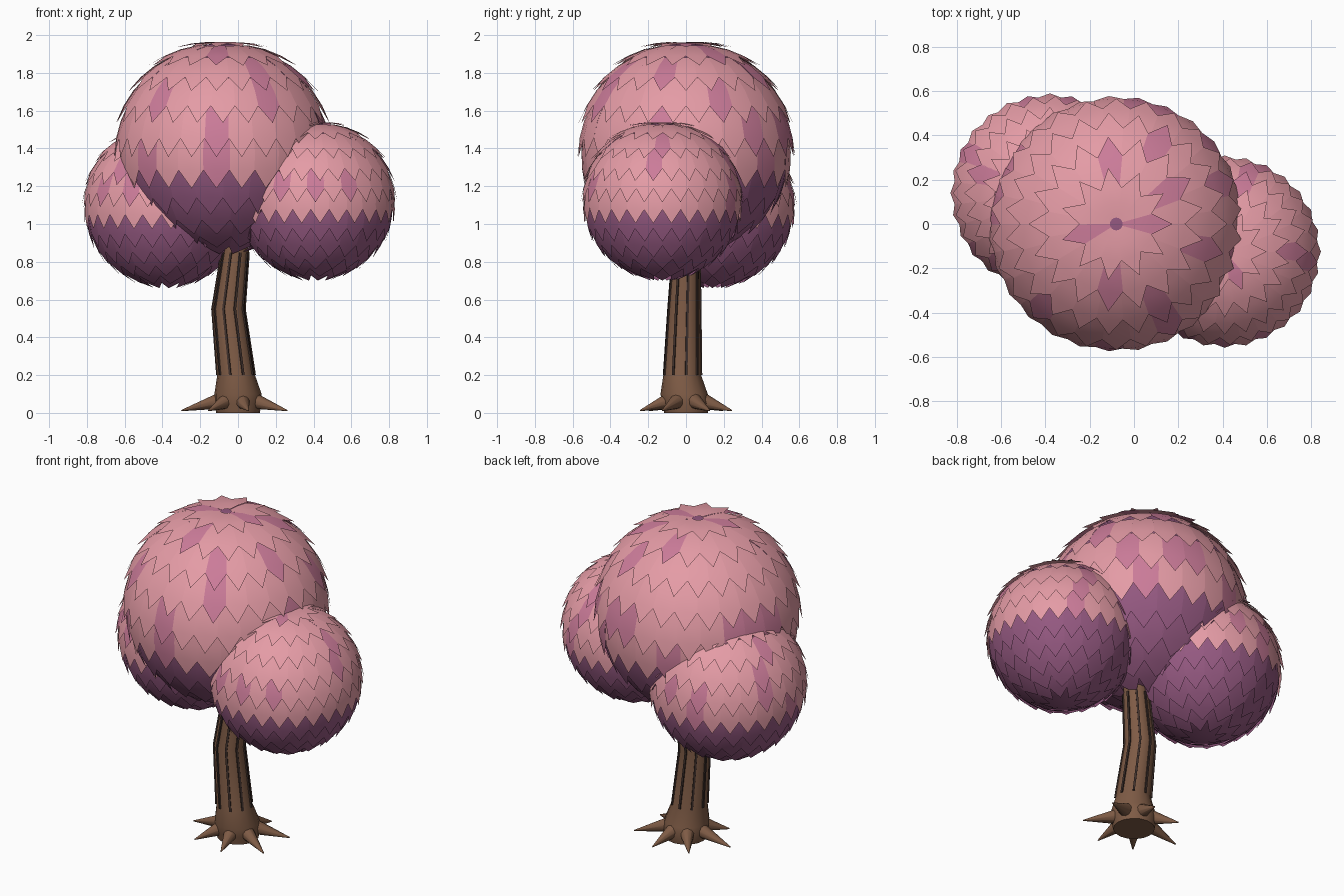
import bpy, bmesh, math, random
from mathutils import Vector

if "Cube" in bpy.data.objects:
    bpy.data.objects.remove(bpy.data.objects["Cube"])

random.seed(4)


def material(name, rgb):
    m = bpy.data.materials.new(name)
    m.diffuse_color = (*rgb, 1)
    m.use_nodes = True
    m.node_tree.nodes["Principled BSDF"].inputs["Base Color"].default_value = m.diffuse_color
    return m


PINK = material("blossom_pink", (0.78, 0.33, 0.38))
ROSE = material("blossom_rose", (0.60, 0.20, 0.32))
PLUM = material("blossom_plum", (0.30, 0.10, 0.22))
BARK = material("bark", (0.21, 0.105, 0.06))
DARK = material("bark_groove", (0.05, 0.03, 0.025))


def finish(name, bm, mats, angle=40):
    bmesh.ops.recalc_face_normals(bm, faces=bm.faces) if len(mats) == 1 else None
    me = bpy.data.meshes.new(name)
    bm.to_mesh(me)
    bm.free()
    ob = bpy.data.objects.new(name, me)
    bpy.context.collection.objects.link(ob)
    for m in mats:
        me.materials.append(m)
    bpy.ops.object.select_all(action='DESELECT')
    bpy.context.view_layer.objects.active = ob
    ob.select_set(True)
    bpy.ops.object.shade_smooth_by_angle(angle=math.radians(angle))
    return ob


def polar(c, r, theta, phi):
    return c + r * Vector((math.sin(theta) * math.cos(phi), math.sin(theta) * math.sin(phi), math.cos(theta)))


def canopy(name, centre, r, around, tips, plum_from):
    """Round core covered by overlapping rows of pointed leaves."""
    c = Vector(centre)
    bm = bmesh.new()
    bmesh.ops.create_uvsphere(bm, u_segments=32, v_segments=20, radius=r * 0.965)
    bmesh.ops.translate(bm, verts=bm.verts, vec=c)
    for f in bm.faces:
        f.material_index = 2
    for row, tip_deg in enumerate(tips):
        tip = math.radians(tip_deg)
        n = max(9, round(around * math.sin(tip - 0.05)))
        h = math.pi / n * 1.03
        root = max(math.radians(3), tip - math.radians(29))
        shoulder = tip - math.radians(10 if row else 9)
        for k in range(n):
            phi = 2 * math.pi * (k + 0.5 * (row % 2)) / n
            lift = random.uniform(0, 0.006)
            grid = []
            for i in range(3):
                f = i / 2
                rad = r * (0.968 + 0.035 * f + lift)
                th = root + (shoulder - root) * f
                grid.append([bm.verts.new(polar(c, rad, th, phi + s * h)) for s in (-1, 0, 1)])
            point = bm.verts.new(polar(c, r * (1.03 + lift), tip, phi))
            faces = []
            for a, b in zip(grid, grid[1:]):
                for j in range(2):
                    faces.append(bm.faces.new((a[j], b[j], b[j + 1], a[j + 1])))
            low = grid[-1]
            faces.append(bm.faces.new((low[0], point, low[1])))
            faces.append(bm.faces.new((low[1], point, low[2])))
            if row >= plum_from:
                colour = 2
            else:
                colour = 1 if random.random() < 0.13 else 0
            for f in faces:
                f.material_index = colour
    return finish(name, bm, [PINK, ROSE, PLUM])


ROWS = (26, 43, 60, 78, 96, 113, 129, 144, 158, 170)
canopy("main_canopy", (-0.08, 0, 1.415), 0.562, 27, ROWS, 6)
SMALL = (26, 43, 60, 77, 92, 107, 121, 135, 148, 160, 171)
canopy("right_canopy", (0.41, -0.125, 1.13), 0.42, 28, SMALL, 6)
canopy("left_canopy", (-0.38, 0.14, 1.105), 0.435, 28, SMALL, 6)

# Trunk: rings of (x, y, z, radius) with a bend half way up
RINGS = [(0, 0, 0.0, 0.115), (0, 0, 0.05, 0.125), (0, -0.01, 0.10, 0.125), (-0.01, -0.02, 0.20, 0.10),
         (-0.05, -0.01, 0.55, 0.086), (-0.015, 0, 0.85, 0.072), (-0.01, 0, 1.05, 0.065)]
SIDES = 16
bm = bmesh.new()
loops = []
for x, y, z, r in RINGS:
    loops.append([bm.verts.new((x + r * math.cos(2 * math.pi * k / SIDES),
                                y + r * math.sin(2 * math.pi * k / SIDES), z)) for k in range(SIDES)])
for a, b in zip(loops, loops[1:]):
    for k in range(SIDES):
        j = (k + 1) % SIDES
        bm.faces.new((a[k], a[j], b[j], b[k]))
bm.faces.new(loops[0][::-1])
bm.faces.new(loops[-1])
finish("trunk", bm, [BARK], 30)

# Bark grooves: thin dark strips following the trunk bend
bm = bmesh.new()
for k in range(9):
    a = 2 * math.pi * (k + 0.3) / 9
    out = Vector((math.cos(a), math.sin(a), 0))
    side = Vector((-math.sin(a), math.cos(a), 0)) * 0.006
    sections = []
    for x, y, z, r in RINGS[3:6]:
        p = Vector((x, y, z))
        sections.append([bm.verts.new(p + out * (r + d) + side * s)
                         for d, s in ((-0.012, -1), (0.006, -1), (0.006, 1), (-0.012, 1))])
    for lo, hi in zip(sections, sections[1:]):
        for i in range(4):
            j = (i + 1) % 4
            bm.faces.new((lo[i], lo[j], hi[j], hi[i]))
    bm.faces.new(sections[0][::-1])
    bm.faces.new(sections[-1])
finish("bark_grooves", bm, [DARK], 30)

# Roots: cones splayed around the foot
bm = bmesh.new()
for k in range(7):
    a = math.pi + 2 * math.pi * k / 7
    d = Vector((math.cos(a), math.sin(a), 0))
    length = 0.30 if k == 0 else (0.29 if k in (3, 4) else 0.25)
    start, end = d * 0.08 + Vector((0, 0, 0.068)), d * length + Vector((0, 0, 0.012))
    axis = end - start
    ring = bmesh.ops.create_cone(bm, cap_ends=True, segments=10, radius1=0.046, radius2=0.003, depth=axis.length)
    bmesh.ops.rotate(bm, verts=ring["verts"], matrix=axis.to_track_quat('Z', 'Y').to_matrix())
    bmesh.ops.translate(bm, verts=ring["verts"], vec=(start + end) / 2)
finish("roots", bm, [BARK], 50)
